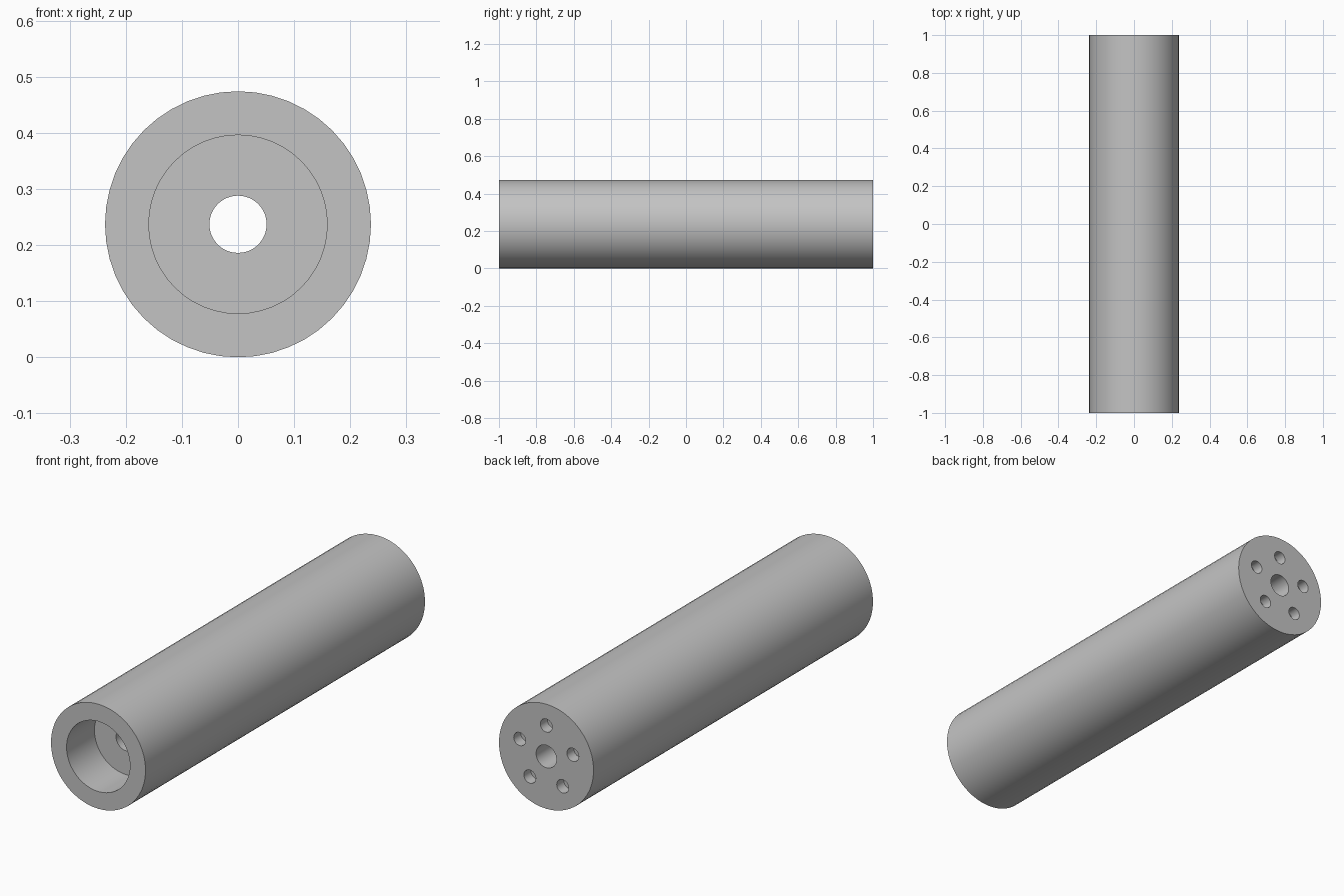
import bpy
from math import pi, sin, cos, radians

if "Cube" in bpy.data.objects:
    bpy.data.objects.remove(bpy.data.objects["Cube"], do_unlink=True)

RADIUS = 0.237
BORE_RADIUS, BORE_DEPTH = 0.159, 0.2
CHANNEL_RADIUS = 0.051
PIN_RADIUS, PIN_DEPTH, PIN_CIRCLE = 0.03, 0.05, 0.14

grey = bpy.data.materials.new("grey metal")
grey.use_nodes = True
colour = (0.55, 0.55, 0.55, 1)
grey.diffuse_color = colour
grey.node_tree.nodes["Principled BSDF"].inputs["Base Color"].default_value = colour


def rod(name, radius, y_start, y_end, x=0, z=RADIUS, sides=48):
    """Cylinder lying along y."""
    bpy.ops.mesh.primitive_cylinder_add(
        vertices=sides, radius=radius, depth=y_end - y_start,
        location=(x, (y_start + y_end) / 2, z), rotation=(pi / 2, 0, 0))
    obj = bpy.context.object
    obj.name = name
    obj.data.materials.append(grey)
    bpy.ops.object.transform_apply(location=False, rotation=True, scale=False)
    return obj


def cut(body, cutter):
    """Subtract the cutter from the body, then remove it."""
    cutter.hide_render = True
    mod = body.modifiers.new("cut", "BOOLEAN")
    mod.operation = "DIFFERENCE"
    mod.solver = "EXACT"
    mod.object = cutter
    bpy.context.view_layer.objects.active = body
    bpy.ops.object.modifier_apply(modifier=mod.name)
    bpy.data.objects.remove(cutter, do_unlink=True)


# Main cylinder
body = rod("cylinder_body", RADIUS, -1, 1)

# Wide front bore and narrow channel through the full length
cut(body, rod("front_bore_cutter", BORE_RADIUS, -1.1, -1 + BORE_DEPTH))
cut(body, rod("channel_cutter", CHANNEL_RADIUS, -1.2, 1.2))

# Five shallow holes around the channel on the back face
for i in range(5):
    a = radians(90 + 72 * i)
    cut(body, rod("back_hole_cutter", PIN_RADIUS, 1 - PIN_DEPTH, 1.1,
                  PIN_CIRCLE * cos(a), RADIUS + PIN_CIRCLE * sin(a), 24))

# Smooth walls, sharp rims
bpy.ops.object.select_all(action="DESELECT")
body.select_set(True)
bpy.context.view_layer.objects.active = body
bpy.ops.object.shade_smooth_by_angle(angle=radians(30))
